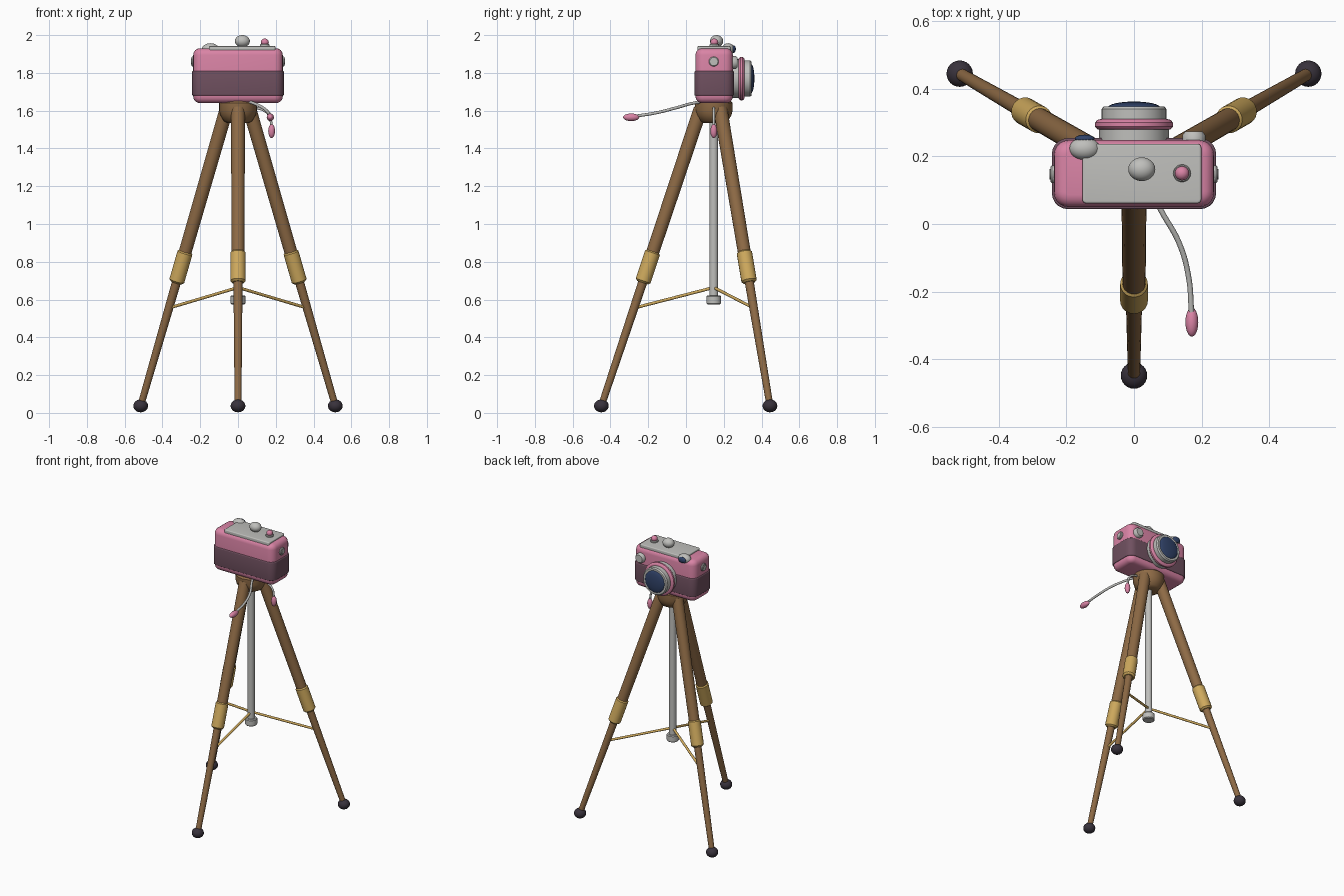
import bpy, bmesh, math
from mathutils import Vector

cube = bpy.data.objects.get("Cube")
if cube:
    bpy.data.objects.remove(cube, do_unlink=True)


def material(name, r, g, b):
    m = bpy.data.materials.new(name)
    m.use_nodes = True
    m.diffuse_color = (r, g, b, 1)
    bsdf = next(n for n in m.node_tree.nodes if n.type == 'BSDF_PRINCIPLED')
    bsdf.inputs["Base Color"].default_value = (r, g, b, 1)
    return m


PINK = material("pink", 0.70, 0.23, 0.38)
MAUVE = material("dark mauve", 0.16, 0.08, 0.115)
METAL = material("light grey metal", 0.52, 0.52, 0.50)
WOOD = material("brown wood", 0.27, 0.145, 0.06)
BRASS = material("brass", 0.62, 0.40, 0.11)
RUBBER = material("dark rubber", 0.04, 0.032, 0.045)
GLASS = material("navy glass", 0.03, 0.055, 0.14)


def finish(name, mesh, mat, loc=(0, 0, 0), axis=None):
    """Link a smooth-shaded mesh; its local z is turned to the given axis."""
    mesh.materials.append(mat)
    ob = bpy.data.objects.new(name, mesh)
    bpy.context.collection.objects.link(ob)
    ob.location = loc
    if axis is not None:
        ob.rotation_euler = Vector(axis).to_track_quat('Z', 'Y').to_euler()
    bpy.ops.object.select_all(action='DESELECT')
    ob.select_set(True)
    bpy.context.view_layer.objects.active = ob
    bpy.ops.object.shade_smooth_by_angle(angle=math.radians(40))
    return ob


def lathe(name, profile, mat, loc=(0, 0, 0), axis=(0, 0, 1), sides=32):
    """Revolve (radius, height) points; both ends are capped."""
    bm = bmesh.new()
    rings = [[bm.verts.new((r * math.cos(math.tau * i / sides),
                            r * math.sin(math.tau * i / sides), h))
              for i in range(sides)] for r, h in profile]
    for a, b in zip(rings, rings[1:]):
        for i in range(sides):
            j = (i + 1) % sides
            bm.faces.new((a[i], a[j], b[j], b[i]))
    bm.faces.new(rings[0][::-1])
    bm.faces.new(rings[-1])
    mesh = bpy.data.meshes.new(name)
    bm.to_mesh(mesh)
    bm.free()
    return finish(name, mesh, mat, loc, axis)


def rod(name, a, b, r, mat, r_end=None, bevel=0.0):
    """Round bar between two points."""
    a, b = Vector(a), Vector(b)
    length = (b - a).length
    r_end = r if r_end is None else r_end
    profile = [(r, 0), (r_end, length)]
    if bevel:
        profile = [(r - bevel, 0), (r, bevel), (r_end, length - bevel), (r_end - bevel, length)]
    return lathe(name, profile, mat, a, b - a, 20)


def ball(name, loc, size, mat):
    bm = bmesh.new()
    bmesh.ops.create_uvsphere(bm, u_segments=24, v_segments=14, radius=1)
    bmesh.ops.scale(bm, vec=size, verts=bm.verts)
    mesh = bpy.data.meshes.new(name)
    bm.to_mesh(mesh)
    bm.free()
    return finish(name, mesh, mat, loc)


def box(name, loc, size, mat, corner, edge):
    """Box with upright edges rounded by corner, then rims rounded by edge."""
    bm = bmesh.new()
    bmesh.ops.create_cube(bm, size=1)
    bmesh.ops.scale(bm, vec=size, verts=bm.verts)
    upright = [e for e in bm.edges if abs(e.verts[0].co.z - e.verts[1].co.z) > 0.001]
    bmesh.ops.bevel(bm, geom=upright, offset=corner, segments=5, profile=0.5, affect='EDGES')
    rims = [e for e in bm.edges if abs(e.verts[0].co.z - e.verts[1].co.z) < 0.001]
    bmesh.ops.bevel(bm, geom=rims, offset=edge, segments=4, profile=0.5, affect='EDGES')
    mesh = bpy.data.meshes.new(name)
    bm.to_mesh(mesh)
    bm.free()
    return finish(name, mesh, mat, loc)


def cable(name, points, r, mat):
    """Smooth tube through the points."""
    cu = bpy.data.curves.new(name, 'CURVE')
    cu.dimensions = '3D'
    cu.bevel_depth = r
    cu.bevel_resolution = 3
    cu.use_fill_caps = True
    sp = cu.splines.new('BEZIER')
    sp.bezier_points.add(len(points) - 1)
    for bp, p in zip(sp.bezier_points, points):
        bp.co = p
        bp.handle_left_type = bp.handle_right_type = 'AUTO'
    cu.materials.append(mat)
    ob = bpy.data.objects.new(name, cu)
    bpy.context.collection.objects.link(ob)


CY = 0.147  # depth of the tripod axis
BACK = (0, 1, 0)

# Tripod head and centre column
lathe("tripod_hub", [(0.055, 1.535), (0.075, 1.545), (0.093, 1.575), (0.1, 1.6),
                     (0.1, 1.64), (0.09, 1.65)], WOOD, (0, CY, 0))
rod("centre_column", (0, CY, 0.6), (0, CY, 1.56), 0.023, METAL)
rod("column_end_cap", (0, CY, 0.575), (0, CY, 0.622), 0.039, METAL, bevel=0.005)

# Three legs with collars, feet and braces
for k, side in enumerate(("front", "left", "right")):
    ang = math.radians(-90 + 120 * k)
    out = Vector((math.cos(ang), math.sin(ang), 0))

    def at(z):
        return Vector((0, CY, z)) + out * (0.594 - 0.334 * (z - 0.04))

    rod(side + "_upper_leg", at(0.8), at(1.61), 0.034, WOOD, 0.037)
    rod(side + "_lower_leg", at(0.04), at(0.8), 0.018, WOOD, 0.025)
    rod(side + "_leg_collar", at(0.69), at(0.857), 0.041, BRASS, bevel=0.01)
    ball(side + "_foot", at(0.037), (0.039, 0.039, 0.034), RUBBER)
    rod(side + "_brace", Vector((0, CY, 0.66)) + out * 0.015, at(0.555), 0.008, BRASS)

# Camera body, leather band and top plate
box("camera_body", (0, 0.149, 1.785), (0.474, 0.198, 0.29), PINK, 0.045, 0.035)
box("leather_band", (0, 0.149, 1.745), (0.486, 0.21, 0.13), MAUVE, 0.048, 0.006)
box("top_plate", (0.023, 0.149, 1.927), (0.352, 0.176, 0.03), METAL, 0.012, 0.006)

# Controls on the top
ball("winding_knob", (0.023, 0.162, 1.968), (0.04, 0.035, 0.032), METAL)
rod("shutter_collar", (0.142, 0.15, 1.935), (0.142, 0.15, 1.952), 0.026, METAL, bevel=0.003)
ball("shutter_button", (0.142, 0.15, 1.962), (0.021, 0.021, 0.02), PINK)

# Viewfinder and flash
ball("viewfinder", (-0.146, 0.223, 1.925), (0.045, 0.034, 0.032), METAL)
ball("viewfinder_glass", (-0.146, 0.252, 1.926), (0.029, 0.012, 0.02), GLASS)
lathe("flash_disc", [(0.034, 0), (0.034, 0.018), (0.026, 0.028)], METAL,
      (0.177, 0.245, 1.855), BACK)

# Lens, stacked along the depth
LZ = 1.77
lathe("lens_base", [(0.103, 0), (0.103, 0.06)], METAL, (0, 0.23, LZ), BACK)
lathe("lens_ring", [(0.1, -0.016), (0.108, -0.014), (0.115, -0.006), (0.115, 0.006),
                    (0.108, 0.014), (0.1, 0.016)], PINK, (0, 0.294, LZ), BACK)
lathe("lens_barrel", [(0.096, 0), (0.096, 0.052), (0.089, 0.06), (0.078, 0.06)],
      METAL, (0, 0.288, LZ), BACK)
ball("lens_glass", (0, 0.345, LZ), (0.077, 0.017, 0.077), GLASS)

# Round lugs on both ends
for sx, side in ((1, "left"), (-1, "right")):
    rod(side + "_lug", (0.23 * sx, CY, 1.86), (0.247 * sx, CY, 1.86), 0.026, METAL, bevel=0.004)
    rod(side + "_lug_centre", (0.24 * sx, CY, 1.86), (0.25 * sx, CY, 1.86), 0.015, METAL)

# Cable release and hanging tassel
cable("release_cable", [(0.05, 0.1, 1.648), (0.08, 0.04, 1.64), (0.135, -0.06, 1.613),
                        (0.162, -0.16, 1.588), (0.17, -0.26, 1.572)], 0.008, METAL)
ball("release_grip", (0.171, -0.29, 1.565), (0.019, 0.043, 0.02), PINK)
cable("tassel_cord", [(0.08, CY, 1.615), (0.13, CY, 1.605), (0.165, CY, 1.575),
                      (0.178, CY, 1.52)], 0.007, METAL)
ball("tassel", (0.178, CY, 1.492), (0.018, 0.018, 0.037), PINK)
